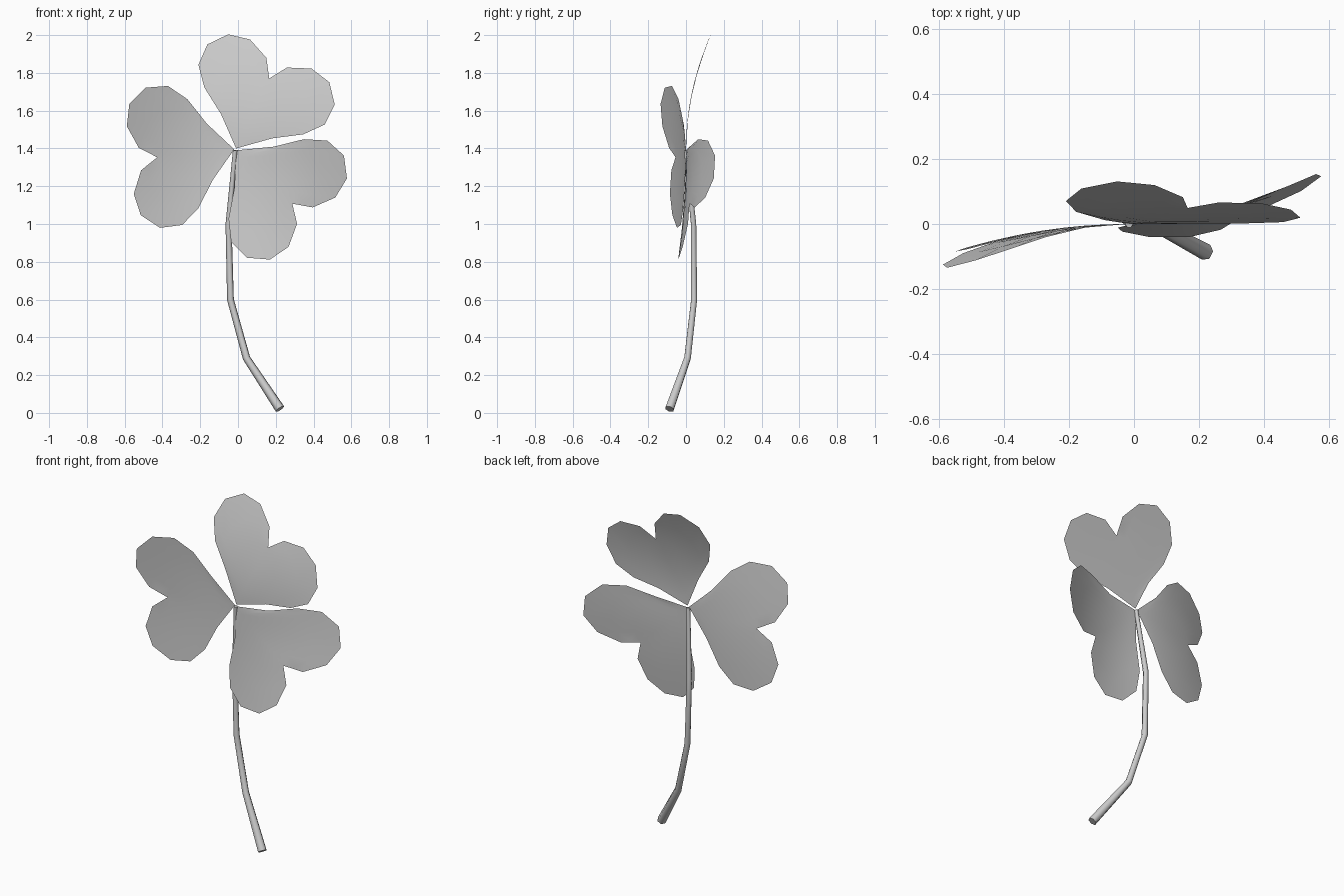
import bpy
import bmesh
from mathutils import Vector

cube = bpy.data.objects.get("Cube")
if cube:
    bpy.data.objects.remove(cube)

grey = bpy.data.materials.new("plain grey")
grey.use_nodes = True
colour = (0.6, 0.6, 0.6, 1)
grey.diffuse_color = colour
grey.node_tree.nodes["Principled BSDF"].inputs["Base Color"].default_value = colour

# Half outline of a heart-shaped leaflet: distance along and across the midrib
HALF = [(0.13, 0.15), (0.22, 0.29), (0.315, 0.37), (0.433, 0.373),
        (0.528, 0.296), (0.553, 0.18), (0.502, 0.06)]
NOTCH = 0.41
STEPS = 3


def leaflet(name, base, axis, side, bend):
    """Heart-shaped sheet; bend holds the along, across and twist curvature."""
    base = Vector(base)
    axis = Vector((axis[0], 0, axis[1])).normalized()
    across = Vector((-axis.z, 0, axis.x)) * side
    bm = bmesh.new()

    def vert(u, v):
        y = bend[0] * u * u + bend[1] * v * v + bend[2] * u * v
        return bm.verts.new(base + axis * u + across * v + Vector((0, y, 0)))

    root, notch = vert(0, 0), vert(NOTCH, 0)
    count = len(HALF)
    ribs = [NOTCH * (i + 1) / (count + 1) for i in range(count)]
    midrib = [vert(r, 0) for r in ribs]
    for sign in (1, -1):
        rows = [[root] * (STEPS + 1)]
        for r, rib_vert, (u, v) in zip(ribs, midrib, HALF):
            row = [rib_vert]
            for s in range(1, STEPS + 1):
                t = s / STEPS
                row.append(vert(r + (u - r) * t, sign * v * t))
            rows.append(row)
        rows.append([notch] * (STEPS + 1))
        for low, high in zip(rows, rows[1:]):
            for s in range(STEPS):
                corners = [low[s], low[s + 1], high[s + 1], high[s]]
                bm.faces.new(list(dict.fromkeys(corners)))
    bmesh.ops.recalc_face_normals(bm, faces=bm.faces)
    for face in bm.faces:
        face.smooth = True
    mesh = bpy.data.meshes.new(name)
    bm.to_mesh(mesh)
    bm.free()
    mesh.materials.append(grey)
    obj = bpy.data.objects.new(name, mesh)
    bpy.context.collection.objects.link(obj)


# Three leaflets, each curling its own way
leaflet("top_leaflet", (-0.01, 0, 1.4), (0.175, 0.37), -1, (0.294, 0.066, -0.278))
leaflet("right_leaflet", (-0.02, 0, 1.395), (-0.39, -0.04), -1, (-0.33, -0.13, -0.2))
leaflet("left_leaflet", (-0.01, 0, 1.39), (0.295, -0.28), 1, (0.11, 0.26, 0.6))

# Bent stem, tapering towards the leaflets: position and radius
PATH = [(0.222, -0.087, 0.021, 0.026), (0.045, 0.008, 0.29, 0.02),
        (-0.04, 0.043, 0.6, 0.018), (-0.05, 0.04, 1.0, 0.016),
        (-0.015, 0, 1.39, 0.012)]
curve = bpy.data.curves.new("stem", "CURVE")
curve.dimensions = "3D"
curve.bevel_depth = 1
curve.bevel_resolution = 1
curve.use_fill_caps = True
spline = curve.splines.new("POLY")
spline.points.add(len(PATH) - 1)
for point, (x, y, z, radius) in zip(spline.points, PATH):
    point.co = (x, y, z, 1)
    point.radius = radius
curve.materials.append(grey)
stem = bpy.data.objects.new("stem", curve)
bpy.context.collection.objects.link(stem)
bpy.ops.object.select_all(action="DESELECT")
stem.select_set(True)
bpy.context.view_layer.objects.active = stem
bpy.ops.object.convert(target="MESH")
bpy.ops.object.shade_smooth_by_angle(angle=1.1)
